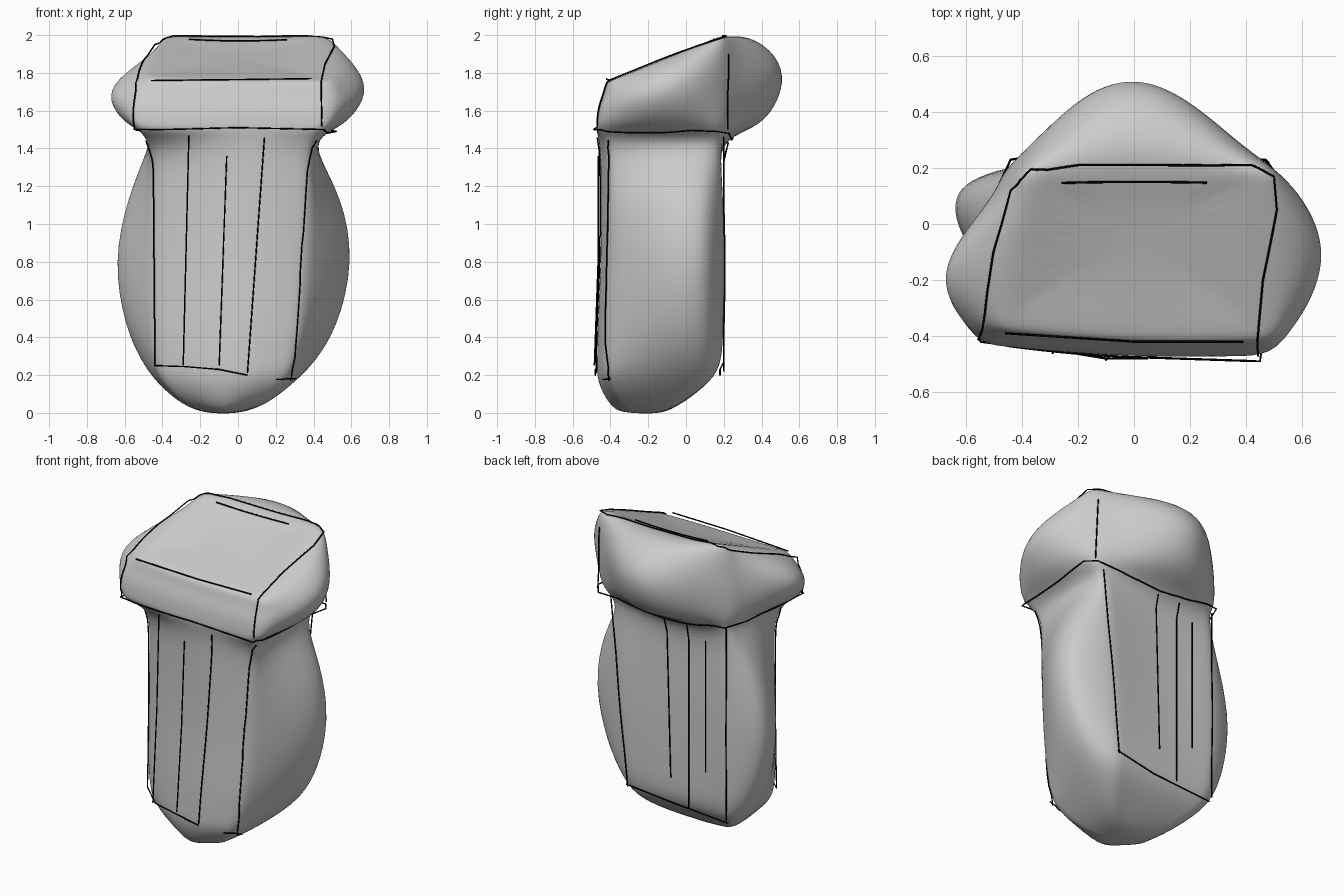
import bpy, bmesh, math
from mathutils import Vector
from mathutils.bvhtree import BVHTree

# Rings from bottom to top: z_front, z_back, x_left, x_right, y_front, y_back,
# bulge_left, bulge_right, bulge_back
BODY = [
    (-0.005, -0.005, -0.14, -0.02, -0.25, -0.15, 0.02, 0.02, 0.02),
    (0.04, 0.04, -0.28, 0.13, -0.34, -0.04, 0.02, 0.02, 0.01),
    (0.17, 0.17, -0.41, 0.26, -0.43, 0.14, 0.03, 0.05, 0.00),
    (0.27, 0.27, -0.44, 0.30, -0.43, 0.19, 0.07, 0.11, 0.00),
    (0.45, 0.45, -0.45, 0.33, -0.43, 0.20, 0.15, 0.20, -0.01),
    (0.80, 0.80, -0.45, 0.36, -0.41, 0.21, 0.215, 0.26, -0.02),
    (1.15, 1.15, -0.45, 0.38, -0.41, 0.20, 0.135, 0.175, -0.02),
    (1.41, 1.41, -0.45, 0.38, -0.41, 0.18, 0.02, 0.01, -0.01),
]
HEAD = [
    (1.49, 1.48, -0.52, 0.45, -0.47, 0.20, 0.00, 0.02, 0.08),
    (1.53, 1.54, -0.56, 0.49, -0.47, 0.20, 0.08, 0.09, 0.23),
    (1.62, 1.71, -0.55, 0.50, -0.46, 0.20, 0.18, 0.18, 0.325),
    (1.69, 1.86, -0.52, 0.50, -0.43, 0.20, 0.17, 0.17, 0.315),
    (1.75, 1.985, -0.49, 0.50, -0.42, 0.20, 0.05, 0.07, 0.18),
    (1.77, 2.005, -0.45, 0.45, -0.38, 0.18, 0.00, 0.00, 0.04),
    (1.82, 1.93, -0.25, 0.25, -0.20, 0.09, 0.00, 0.00, 0.00),
]
N = 9  # points per ring side


def ring(row, front, skew_l, skew_r, recede, tuck):
    """Four-sided ring with bulging sides; the left corners are pulled in."""
    zf, zb, xl, xr, yf, yb, bl, br, bb = row
    yl, xb = yf + recede * (yb - yf), xl + tuck * (xr - xl)
    pts = []
    for side in range(4):
        for i in range(N):
            t = i / N
            bump = math.sin(math.pi * t)
            if side == 0:
                x, y = xl + (xr - xl) * t, yl + (yf - yl) * t - front * bump
            elif side == 1:
                s = 1 - (1 - t) ** skew_r
                x, y = xr + br * math.sin(math.pi * s) ** 0.9, yf + (yb - yf) * t
            elif side == 2:
                bump = math.sin(math.pi * t ** 1.12)
                x, y = xr + (xb - xr) * t, yb + bb * bump ** 1.1
            else:
                x = xb + (xl - xb) * t - bl * math.sin(math.pi * t ** skew_l)
                y = yb + (yl - yb) * t
            k = min(1, max(0, (y - yf) / (yb - yf)))
            pts.append((x, y, zf + (zb - zf) * k))
    return pts


# Body and head as one continuous soft surface
bm = bmesh.new()
rows = [ring(r, 0.10, 0.58, 0.58, 0.22, 0) for r in BODY]
rows += [ring(r, 0.02, 1.4, 0.95, 0.06, 0.09) for r in HEAD]
rings = [[bm.verts.new(p) for p in r] for r in rows]
n = 4 * N
for a, b in zip(rings, rings[1:]):
    for i in range(n):
        j = (i + 1) % n
        bm.faces.new((a[i], a[j], b[j], b[i]))
bm.faces.new(rings[0][::-1])
bm.faces.new(rings[-1])
me = bpy.data.meshes.new("soft_body")
bm.to_mesh(me)
bm.free()
me.polygons.foreach_set("use_smooth", [True] * len(me.polygons))
body = bpy.data.objects.new("soft_body", me)
bpy.context.collection.objects.link(body)
sub = body.modifiers.new("Subdivision", 'SUBSURF')
sub.levels = sub.render_levels = 2
tree = BVHTree.FromObject(body, bpy.context.evaluated_depsgraph_get())

ink = bpy.data.materials.new("ink")
ink.diffuse_color = (0.0, 0.0, 0.0, 1)


def outside(p):
    """Lift a point that is buried in the body onto its surface."""
    loc, nor, _, _ = tree.find_nearest(p)
    return loc + nor * 0.005 if (p - loc).dot(nor) < 0.005 else p


def strokes(name, lines):
    """Thin dark tubes through the given points, kept on the surface."""
    cu = bpy.data.curves.new(name, 'CURVE')
    cu.dimensions = '3D'
    cu.bevel_depth = 0.004
    cu.bevel_resolution = 1
    cu.use_fill_caps = True
    for pts in lines:
        pts = [Vector(p) for p in pts]
        fine = [a.lerp(b, k / 10) for a, b in zip(pts, pts[1:]) for k in range(10)]
        fine = [outside(p) for p in fine + pts[-1:]]
        sp = cu.splines.new('POLY')
        sp.points.add(len(fine) - 1)
        for q, p in zip(sp.points, fine):
            q.co = (*p, 1)
    cu.materials.append(ink)
    bpy.context.collection.objects.link(bpy.data.objects.new(name, cu))


# Upright lines on the front and back panels
front = [(-0.45, 1.46, -0.44, 0.25, -0.28), (-0.26, 1.47, -0.29, 0.25, -0.44),
         (-0.06, 1.36, -0.10, 0.25, -0.465), (0.14, 1.46, 0.05, 0.21, -0.455),
         (0.37, 1.48, 0.28, 0.17, -0.39)]
strokes("front_lines", [[(x0, y, z0), ((x0 + x1) / 2, y, (z0 + z1) / 2),
                         (x1, y - 0.02, z1)] for x0, z0, x1, z1, y in front])
back = [(-0.43, -0.43, 1.47, 0.22), (-0.28, -0.28, 1.35, 0.5),
        (-0.16, -0.16, 1.45, 0.23), (0.0, -0.03, 1.45, 0.4), (0.40, 0.28, 1.46, 0.26)]
strokes("back_lines", [[(x0, 0.20, a), (x1, 0.20, b)] for x0, x1, a, b in back])

# Lines around the lower end, the rim under the head and the sloping top
strokes("lower_edge_lines", [
    [(-0.44, -0.30, 0.25), (-0.28, -0.45, 0.245), (-0.1, -0.48, 0.23), (0.05, -0.48, 0.20)],
    [(0.20, -0.43, 0.18), (0.31, -0.40, 0.18)],
    [(0.29, 0.20, 0.27), (0, 0.18, 0.23), (-0.15, 0.18, 0.22), (-0.43, 0.18, 0.2)]])
strokes("rim_lines", [
    [(-0.55, -0.42, 1.50), (0, -0.475, 1.51), (0.45, -0.49, 1.50),
     (0.48, -0.1, 1.50), (0.52, 0.16, 1.49), (0.47, 0.23, 1.48)],
    [(0.47, 0.23, 1.48), (0, 0.22, 1.47), (-0.37, 0.24, 1.49), (-0.44, 0.23, 1.49),
     (-0.50, 0.1, 1.50), (-0.55, -0.42, 1.50)]])
strokes("top_lines", [
    [(-0.46, -0.39, 1.76), (0, -0.42, 1.765), (0.39, -0.42, 1.77)],
    [(0.44, -0.46, 1.52), (0.44, -0.42, 1.75), (0.46, -0.2, 1.84), (0.51, 0.05, 1.94),
     (0.50, 0.17, 1.98), (0.42, 0.21, 1.99), (-0.2, 0.21, 1.995), (-0.36, 0.19, 1.975),
     (-0.44, 0.12, 1.95), (-0.50, -0.1, 1.86), (-0.54, -0.37, 1.75), (-0.55, -0.41, 1.50)],
    [(-0.26, 0.15, 1.97), (0.26, 0.15, 1.97)],
    [(0.48, 0.22, 1.50), (0.46, 0.22, 1.9)]])
